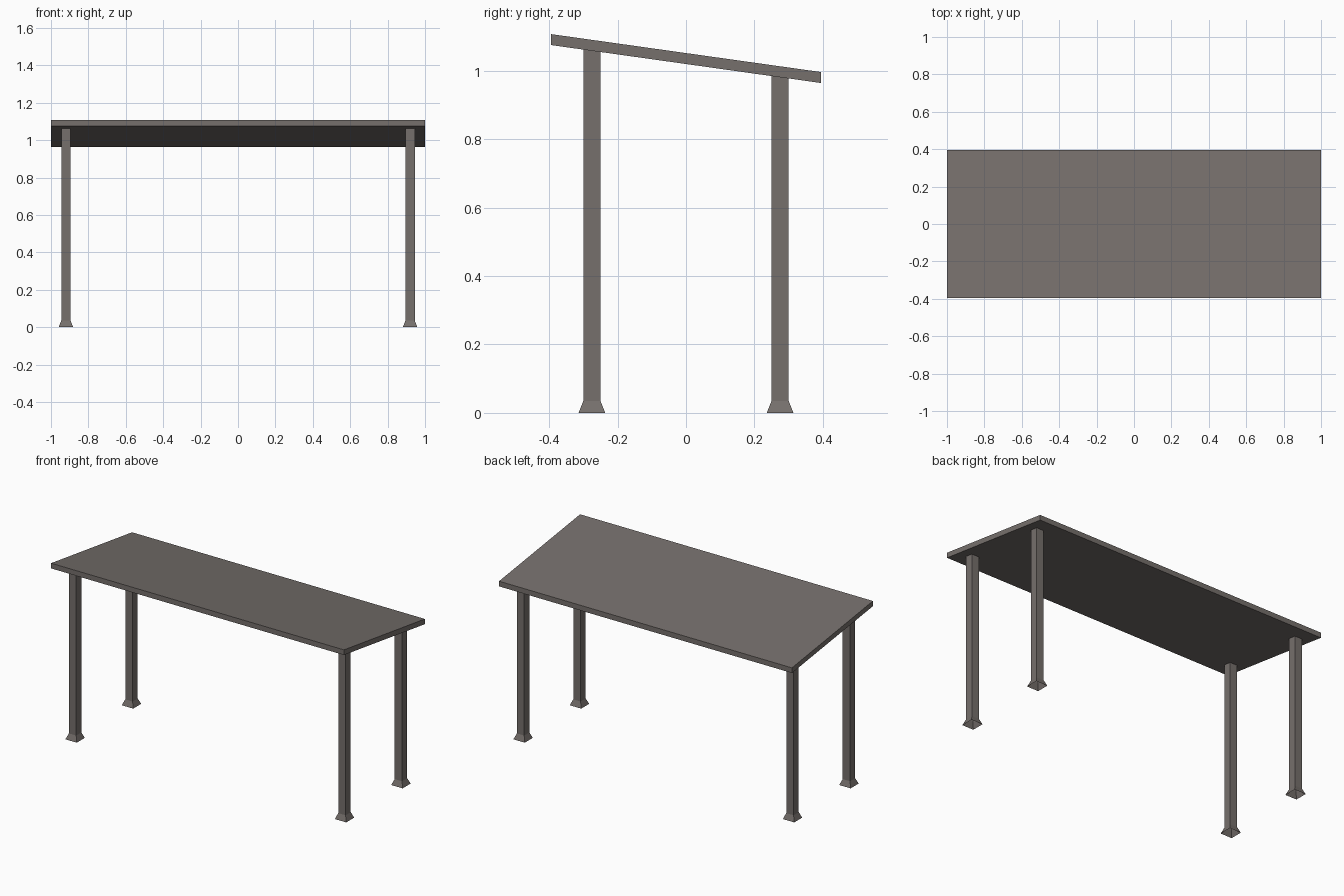
import bpy, bmesh, math

if "Cube" in bpy.data.objects:
    bpy.data.objects.remove(bpy.data.objects["Cube"])

SLOPE = math.tan(math.radians(8))
UNDER, THICK = 1.0195, 0.032      # underside height at y = 0, board thickness

mat = bpy.data.materials.new("warm grey")
mat.diffuse_color = (0.18, 0.16, 0.15, 1)
mat.use_nodes = True
mat.node_tree.nodes["Principled BSDF"].inputs["Base Color"].default_value = mat.diffuse_color


def under(y):
    return UNDER - SLOPE * y


def loft(name, rings, cap_start):
    """Join four-sided rings into a tube, closed at the end and optionally at the start."""
    bm = bmesh.new()
    loops = [[bm.verts.new(p) for p in r] for r in rings]
    for a, b in zip(loops, loops[1:]):
        for i in range(4):
            j = (i + 1) % 4
            bm.faces.new((a[i], a[j], b[j], b[i]))
    bm.faces.new(loops[-1])
    if cap_start:
        bm.faces.new(loops[0][::-1])
    mesh = bpy.data.meshes.new(name)
    bm.to_mesh(mesh)
    bm.free()
    mesh.materials.append(mat)
    bpy.context.collection.objects.link(bpy.data.objects.new(name, mesh))


def ring(cx, cy, hx, hy, z):
    """Rectangle around (cx, cy); z is a function of y."""
    return [(cx + sx * hx, cy + sy * hy, z(cy + sy * hy))
            for sx, sy in ((-1, -1), (1, -1), (1, 1), (-1, 1))]


# Sloping table top with vertical edges
loft("table_top", [ring(0, 0, 1, 0.395, under),
                   ring(0, 0, 1, 0.395, lambda y: under(y) + THICK)], True)

# Four square legs with flared, open-bottomed feet, cut to the slope
for side, x in (("left", -0.92), ("right", 0.92)):
    for end, y in (("front", -0.275), ("back", 0.275)):
        loft(f"{end}_{side}_leg", [ring(x, y, 0.039, 0.039, lambda v: 0),
                                   ring(x, y, 0.025, 0.025, lambda v: 0.035),
                                   ring(x, y, 0.025, 0.025, under)], False)
